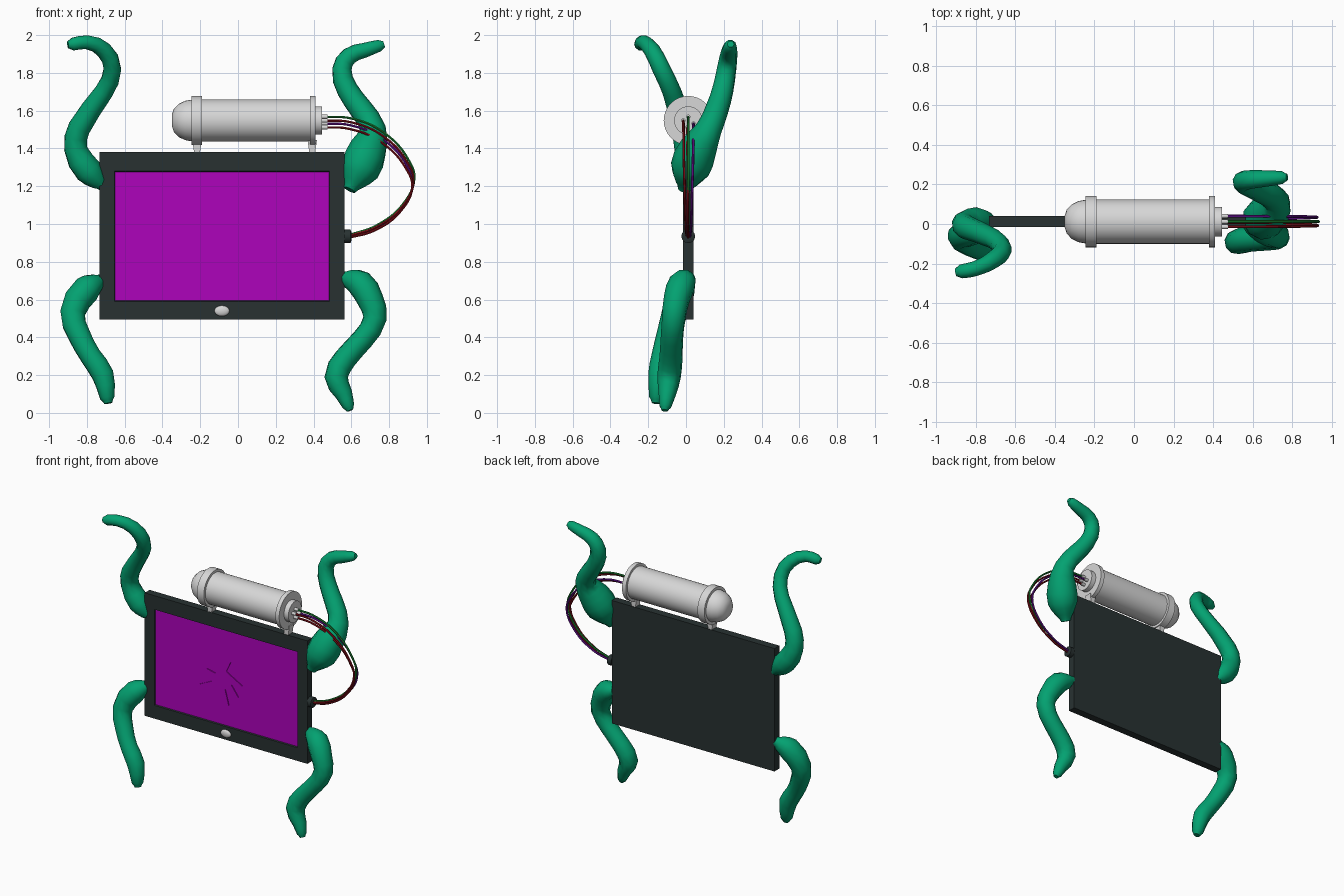
import bpy
import bmesh
import math
from mathutils import Vector, Matrix

cube = bpy.data.objects.get("Cube")
if cube:
    bpy.data.objects.remove(cube, do_unlink=True)


def material(name, red, green, blue):
    mat = bpy.data.materials.new(name)
    mat.use_nodes = True
    colour = (red, green, blue, 1)
    mat.diffuse_color = colour
    shader = mat.node_tree.nodes["Principled BSDF"]
    shader.inputs["Base Color"].default_value = colour
    shader.inputs["Roughness"].default_value = 0.6
    return mat


limb_green = material("limb green", 0.001, 0.36, 0.165)
case_dark = material("case dark grey", 0.021, 0.031, 0.031)
screen_purple = material("screen purple", 0.42, 0.001, 0.5)
silver = material("silver grey", 0.68, 0.68, 0.68)
wire_red = material("wire red", 0.25, 0.005, 0.01)
wire_green = material("wire green", 0.01, 0.22, 0.03)
wire_violet = material("wire violet", 0.14, 0.005, 0.3)


def finish(bm, name, *materials, smooth=None):
    """Turn a bmesh into a named object with its materials."""
    bmesh.ops.recalc_face_normals(bm, faces=bm.faces)
    mesh = bpy.data.meshes.new(name)
    bm.to_mesh(mesh)
    bm.free()
    obj = bpy.data.objects.new(name, mesh)
    bpy.context.collection.objects.link(obj)
    for mat in materials:
        mesh.materials.append(mat)
    if smooth:
        shade(obj, smooth)
    return obj


def shade(obj, angle):
    bpy.ops.object.select_all(action="DESELECT")
    obj.select_set(True)
    bpy.context.view_layer.objects.active = obj
    bpy.ops.object.shade_smooth_by_angle(angle=math.radians(angle))


def box(bm, centre, size):
    matrix = Matrix.Translation(centre) @ Matrix.Diagonal((*size, 1))
    return bmesh.ops.create_cube(bm, size=1, matrix=matrix)["verts"]


def lathe(name, profile, axis_y, axis_z, mat):
    """Spin an (x, radius) profile around a line along x."""
    bm = bmesh.new()
    verts = [bm.verts.new((x, axis_y, axis_z + r)) for x, r in profile]
    edges = [bm.edges.new(pair) for pair in zip(verts, verts[1:])]
    bmesh.ops.spin(bm, geom=verts + edges, cent=(0, axis_y, axis_z),
                   axis=(1, 0, 0), angle=math.tau, steps=32)
    bmesh.ops.remove_doubles(bm, verts=bm.verts, dist=0.0005)
    return finish(bm, name, mat, smooth=35)


def tube(name, points, mat, sides=1, steps=6):
    """Sweep a round section along (x, y, z, radius) points."""
    curve = bpy.data.curves.new(name, "CURVE")
    curve.dimensions = "3D"
    curve.bevel_depth = 1
    curve.bevel_resolution = sides
    curve.resolution_u = steps
    curve.use_fill_caps = True
    spline = curve.splines.new("BEZIER")
    spline.bezier_points.add(len(points) - 1)
    spline.radius_interpolation = "CARDINAL"
    for knot, (x, y, z, r) in zip(spline.bezier_points, points):
        knot.co = (x, y, z)
        knot.radius = r
        knot.handle_left_type = knot.handle_right_type = "AUTO"
    source = bpy.data.objects.new(name + " path", curve)
    bpy.context.collection.objects.link(source)
    bpy.context.view_layer.update()
    mesh = bpy.data.meshes.new_from_object(source)
    bpy.data.objects.remove(source, do_unlink=True)
    mesh.name = name
    obj = bpy.data.objects.new(name, mesh)
    bpy.context.collection.objects.link(obj)
    mesh.materials.clear()
    mesh.materials.append(mat)
    shade(obj, 40)
    return obj


def limb(name, points):
    """A tube whose two ends are rounded off."""
    def cap(end, before):
        x, y, z, r = end
        out = (Vector(end[:3]) - Vector(before[:3])).normalized()
        tip = Vector((x, y, z)) + out * r * 0.75
        return (*tip, r * 0.55)
    first, last = cap(points[0], points[1]), cap(points[-1], points[-2])
    tube(name, [first, *points, last], limb_green, sides=3, steps=2)


# Tablet: the front face is inset, then sunk to hold the screen
FRONT, BACK, SUNK = -0.015, 0.04, 0.008
bm = bmesh.new()
box(bm, (-0.085, (FRONT + BACK) / 2, 0.9375), (1.295, BACK - FRONT, 0.885))
bm.normal_update()
screen = min(bm.faces, key=lambda f: f.calc_center_median().y)
bmesh.ops.inset_region(bm, faces=[screen], thickness=0.05)
for v in screen.verts:
    v.co.x = 0.485 if v.co.x > 0 else -0.655
    v.co.z = 1.28 if v.co.z > 1 else 0.59
bmesh.ops.inset_region(bm, faces=[screen], thickness=0.006, depth=-SUNK)
screen.material_index = 1
finish(bm, "tablet_case", case_dark, screen_purple)

# Jagged burst, a thin raised plate in the screen's own colour
burst = [(-.05, 1.06), (-.17, .95), (-.24, .965), (-.19, .89), (-.305, .835),
         (-.165, .84), (-.225, .72), (-.065, .745), (-.095, .855),
         (.01, .825), (-.045, .9), (.04, .915), (-.085, .985)]
bm = bmesh.new()
plate = bm.faces.new([bm.verts.new((x, FRONT + SUNK, z)) for x, z in burst])
raised = bmesh.ops.extrude_face_region(bm, geom=[plate])["geom"]
bmesh.ops.translate(bm, vec=(0, -0.006, 0), verts=[
    v for v in raised if isinstance(v, bmesh.types.BMVert)])
finish(bm, "screen_burst", screen_purple)

# Home button
bm = bmesh.new()
bmesh.ops.create_uvsphere(
    bm, u_segments=20, v_segments=10, radius=1,
    matrix=Matrix.Translation((-0.085, FRONT, 0.54))
    @ Matrix.Diagonal((0.04, 0.014, 0.028, 1)))
finish(bm, "home_button", silver, smooth=60)

# Canister with domed end, two collars and a stepped cap
AXIS_Y, AXIS_Z = 0.012, 1.548
lathe("canister", [
    (-.35, 0), (-.35, .03), (-.34, .06), (-.315, .087), (-.28, .104),
    (-.245, .11), (-.245, .13), (-.19, .13), (-.19, .112), (.38, .112),
    (.38, .13), (.41, .13), (.41, .075), (.445, .075), (.445, 0)],
    AXIS_Y, AXIS_Z, silver)

# Canister feet, narrower at the bottom
for name, x in (("rear_foot", -0.217), ("front_foot", 0.393)):
    bm = bmesh.new()
    for v in box(bm, (x, AXIS_Y, 1.41), (0.05, 0.05, 0.07)):
        if v.co.z < 1.4:
            v.co.x = x + (v.co.x - x) * 0.6
    finish(bm, name, silver)

# Wires looping from the canister cap to the plug on the tablet side
route = [(.44, 1.54), (.6, 1.53), (.77, 1.455), (.9, 1.31), (.928, 1.22),
         (.87, 1.09), (.73, .98), (.59, .935)]
wires = [("green", wire_green, 0, 0.028), ("red", wire_red, -0.026, 0.008),
         ("violet", wire_violet, 0.028, -0.008),
         ("lower_red", wire_red, -0.004, -0.028)]
for name, mat, dy, dz in wires:
    path = []
    for i, (x, z) in enumerate(route):
        spread = 1 - 0.7 * (i / (len(route) - 1)) ** 2
        path.append((x + dz * 0.2, AXIS_Y + dy * spread,
                     z + dz * spread, 0.007))
    tube(name + "_wire", path, mat)
    lathe(name + "_socket", [(.44, 0), (.44, .011), (.475, .011), (.475, 0)],
          AXIS_Y + dy, route[0][1] + dz, silver)

# Plug
lathe("wire_plug", [(.55, 0), (.55, .025), (.565, .025), (.565, .036),
                    (.595, .036), (.6, .025), (.6, 0)],
      AXIS_Y, 0.935, case_dark)

# Limbs, each from the tablet edge to the tip
limb("right_arm", [
    (-.735, .015, 1.22, .045), (-.79, .01, 1.28, .075), (-.86, 0, 1.4, .062),
    (-.84, -.02, 1.51, .06), (-.71, -.075, 1.7, .05),
    (-.665, -.13, 1.82, .048), (-.71, -.18, 1.92, .044),
    (-.8, -.225, 1.962, .038), (-.875, -.24, 1.952, .035)])
limb("left_arm", [
    (.61, 0, 1.22, .06), (.645, .02, 1.29, .105), (.69, .065, 1.4, .1),
    (.715, .12, 1.5, .07), (.65, .165, 1.61, .062),
    (.58, .195, 1.71, .057), (.55, .215, 1.82, .052),
    (.59, .225, 1.89, .047), (.67, .23, 1.92, .041), (.75, .235, 1.945, .032)])
limb("right_leg", [
    (-.75, .005, .69, .05), (-.8, -.025, .655, .075),
    (-.875, -.06, .53, .068), (-.84, -.095, .41, .062),
    (-.78, -.125, .3, .058), (-.715, -.14, .2, .06), (-.692, -.155, .08, .04)])
limb("left_leg", [
    (.585, .005, .71, .05), (.645, -.02, .685, .073), (.7, -.05, .6, .07),
    (.725, -.065, .5, .063), (.66, -.075, .39, .06), (.57, -.08, .29, .062),
    (.52, -.09, .19, .063), (.56, -.1, .1, .047), (.585, -.11, .035, .032)])
